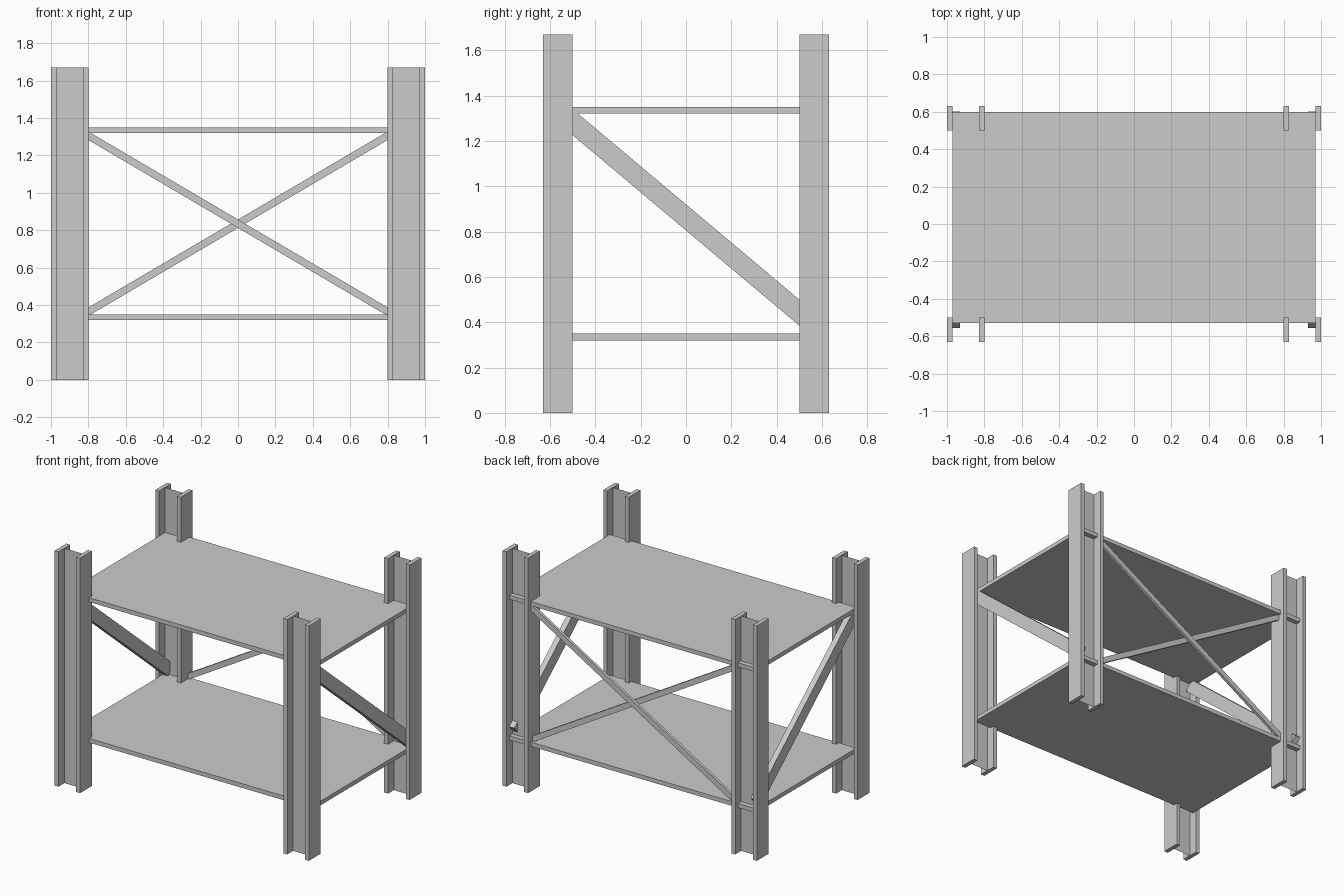
import bpy, bmesh, math
from mathutils import Matrix, Vector

if "Cube" in bpy.data.objects:
    bpy.data.objects.remove(bpy.data.objects["Cube"])


def new_object(name, bm):
    mesh = bpy.data.meshes.new(name)
    bm.to_mesh(mesh)
    bm.free()
    obj = bpy.data.objects.new(name, mesh)
    bpy.context.collection.objects.link(obj)
    return obj


def add_box(bm, lo, hi):
    lo, hi = Vector(lo), Vector(hi)
    size = hi - lo
    mat = Matrix.Translation((lo + hi) / 2) @ Matrix.Diagonal((*size, 1))
    bmesh.ops.create_cube(bm, size=1, matrix=mat)


def strut(name, start, end, size_across, size_up):
    """Rectangular bar between two points, square-cut ends."""
    a, b = Vector(start), Vector(end)
    along = (b - a).normalized()
    # The flat side faces x for the side braces, y for the back braces
    across = Vector((1, 0, 0)) if abs(along.x) < 1e-6 else Vector((0, 1, 0))
    up = along.cross(across)
    rot = Matrix((along, across, up)).transposed().to_4x4()
    bm = bmesh.new()
    bmesh.ops.create_cube(bm, size=1, matrix=Matrix.Translation((a + b) / 2) @ rot
                          @ Matrix.Diagonal(((b - a).length, size_across, size_up, 1)))
    bmesh.ops.recalc_face_normals(bm, faces=bm.faces[:])
    return new_object(name, bm)


HEIGHT = 1.67
WEB_Y = 0.565

# Corner posts: two flanges joined by a thin web sheet
for x_name, sx in (("left", -1), ("right", 1)):
    for y_name, sy in (("front", -1), ("back", 1)):
        bm = bmesh.new()
        for inner in (0.80, 0.97):
            xs = sorted((sx * inner, sx * (inner + 0.03)))
            ys = sorted((sy * 0.50, sy * 0.632))
            add_box(bm, (xs[0], ys[0], 0), (xs[1], ys[1], HEIGHT))
        bm.faces.new([bm.verts.new((sx * x, sy * WEB_Y, z)) for x, z in
                      ((0.83, 0), (0.97, 0), (0.97, HEIGHT), (0.83, HEIGHT))])
        new_object(f"{y_name}_{x_name}_post", bm)

# Shelves, poking through the back webs
for name, z in (("lower_shelf", 0.32), ("upper_shelf", 1.32)):
    bm = bmesh.new()
    add_box(bm, (-0.97, -0.53, z), (0.97, 0.60, z + 0.03))
    new_object(name, bm)

# Diagonal side braces, high at the front and low at the back
for name, x in (("left_side_brace", -0.95), ("right_side_brace", 0.95)):
    strut(name, (x, -0.529, 1.307), (x, 0.572, 0.382), 0.04, 0.088)

# Crossed back braces
for name, s, y in (("rising_back_brace", 1, 0.59), ("falling_back_brace", -1, 0.57)):
    strut(name, (-0.82 * s, y, 0.353), (0.82 * s, y, 1.317), 0.02, 0.039)
